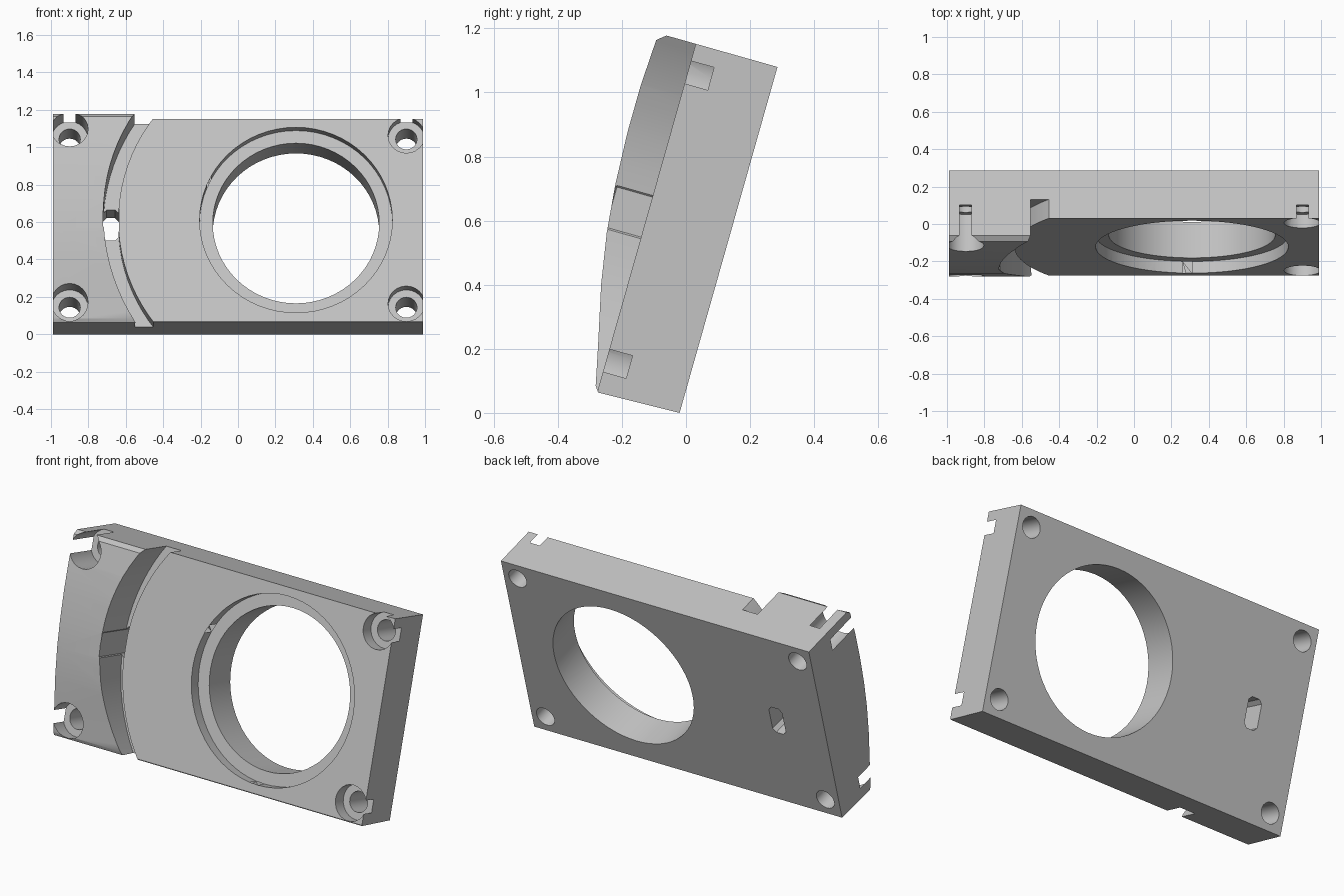
import bpy, bmesh, math
from mathutils import Matrix

cube = bpy.data.objects.get("Cube")
if cube:
    bpy.data.objects.remove(cube, do_unlink=True)

HALF_WIDTH = 0.99
HEIGHT = 1.122
TILT = math.radians(-15.8)


def make_object(name, bm):
    bmesh.ops.recalc_face_normals(bm, faces=bm.faces)
    mesh = bpy.data.meshes.new(name)
    bm.to_mesh(mesh)
    bm.free()
    obj = bpy.data.objects.new(name, mesh)
    bpy.context.collection.objects.link(obj)
    return obj


def prism(name, outline):
    """Extrude a (depth, height) outline across the full width."""
    bm = bmesh.new()
    face = bm.faces.new([bm.verts.new((-HALF_WIDTH, -d, h)) for d, h in outline])
    new = bmesh.ops.extrude_face_region(bm, geom=[face])["geom"]
    verts = [v for v in new if isinstance(v, bmesh.types.BMVert)]
    bmesh.ops.translate(bm, verts=verts, vec=(2 * HALF_WIDTH, 0, 0))
    return make_object(name, bm)


def turned(name, profile, x, z, sides):
    """Spin a (radius, depth) profile around the front-to-back axis."""
    bm = bmesh.new()
    verts = [bm.verts.new((x + r, -d, z)) for r, d in profile]
    edges = [bm.edges.new(pair) for pair in zip(verts, verts[1:])]
    bmesh.ops.spin(bm, geom=verts + edges, cent=(x, 0, z), axis=(0, 1, 0),
                   angle=2 * math.pi, steps=sides)
    bmesh.ops.remove_doubles(bm, verts=bm.verts, dist=0.0005)
    return make_object(name, bm)


def counterbore(name, x, z, hole, recess, floor, sides):
    profile = [(0, -0.1), (hole, -0.1), (hole, floor),
               (recess, floor), (recess, 0.6), (0, 0.6)]
    return turned(name, profile, x, z, sides)


# Tilted plate blank, with the swelling front of the raised end
plate = prism("mounting_plate", [
    (0, 0), (0.262, -0.008), (0.275, 0.01), (0.3, 0.124), (0.345, 0.32),
    (0.372, 0.48), (0.387, 0.63), (0.395, 0.8), (0.395, 0.95),
    (0.387, 1.1), (0.36, HEIGHT), (0, HEIGHT)])

cutters = []

# Lowered face and the curved groove beside the raised end
cutters.append(turned("face_cutter", [
    (0, 0.265), (0.95, 0.265), (0.95, 0.16), (1.03, 0.16),
    (1.03, 0.6), (0, 0.6)], 0.31, 0.56, 96))

# Large opening with its shallow rim
cutters.append(counterbore("opening_cutter", 0.31, 0.56, 0.445, 0.515, 0.2, 64))

# Four corner screw holes
for side in (-1, 1):
    for z in (0.095, HEIGHT - 0.092):
        cutters.append(counterbore("screw_hole_cutter", side * 0.9, z,
                                   0.057, 0.098, 0.19, 24))

# Small slot through the groove floor
bm = bmesh.new()
bmesh.ops.create_cube(bm, size=1, matrix=Matrix.Translation((-0.68, 0, 0.56))
                      @ Matrix.Diagonal((0.085, 0.8, 0.17, 1)))
slot = make_object("slot_cutter", bm)
slot.modifiers.new("Round", "BEVEL").width = 0.02
cutters.append(slot)

# Apply the cuts
for cutter in cutters:
    cutter.hide_render = True
    cut = plate.modifiers.new("Cut", "BOOLEAN")
    cut.operation = "DIFFERENCE"
    cut.solver = "EXACT"
    cut.object = cutter
bpy.context.view_layer.update()
evaluated = plate.evaluated_get(bpy.context.evaluated_depsgraph_get())
plate.modifiers.clear
mesh = bpy.data.meshes.new_from_object(evaluated)
plate.modifiers.clear()
plate.data = mesh
for cutter in cutters:
    bpy.data.objects.remove(cutter, do_unlink=True)

# Plain grey finish
GREY = (0.55, 0.55, 0.55, 1)
grey = bpy.data.materials.new("plain_grey")
grey.use_nodes = True
grey.diffuse_color = GREY
grey.node_tree.nodes["Principled BSDF"].inputs["Base Color"].default_value = GREY
mesh.materials.clear()
mesh.materials.append(grey)

# Lean the plate back and shade it
plate.rotation_euler.x = TILT
plate.location.y = -0.02
bpy.ops.object.select_all(action="DESELECT")
plate.select_set(True)
bpy.context.view_layer.objects.active = plate
bpy.ops.object.shade_smooth_by_angle(angle=math.radians(30))
